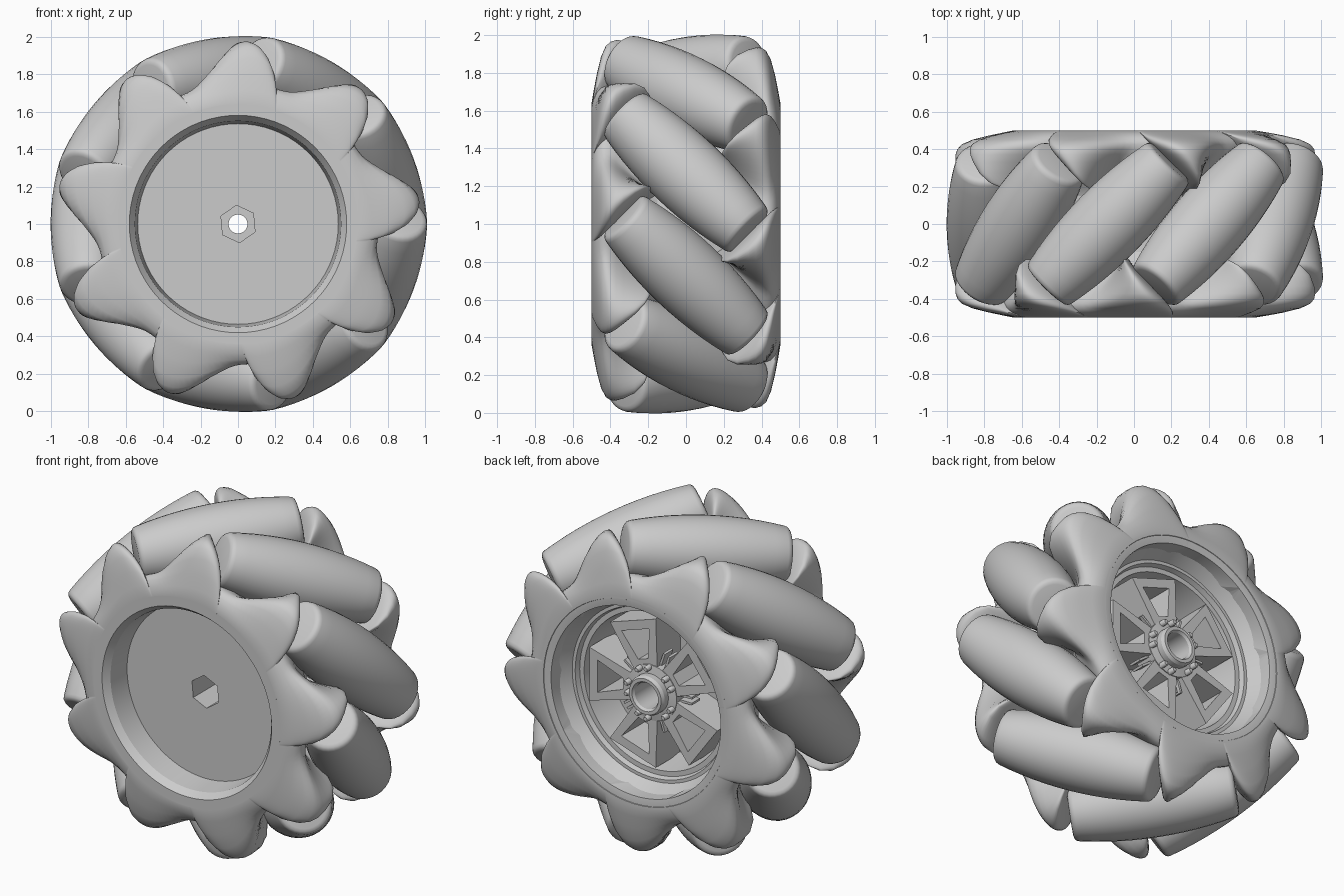
import bpy, bmesh
from math import sin, cos, pi, radians, degrees, atan, sqrt
from mathutils import Matrix, Vector

old = bpy.data.objects.get("Cube")
if old:
    bpy.data.objects.remove(old, do_unlink=True)

grey = bpy.data.materials.new("matte grey")
grey.use_nodes = True
colour = (0.6, 0.6, 0.6, 1)
grey.diffuse_color = colour
grey.node_tree.nodes["Principled BSDF"].inputs["Base Color"].default_value = colour

COUNT = 9                     # rollers around the wheel
STEP = 360 / COUNT
FIRST = 100                   # angle of the first roller, degrees
DIST = 0.795                  # roller axis to wheel axis
HALF = 0.47                   # half length of a roller
CENTRE = Vector((0, 0, 1))


def loft(name, loops, wrap=False, caps=False, angle=35):
    """Skin closed loops of points into one object centred on the axle."""
    bm = bmesh.new()
    rows = [[bm.verts.new(p) for p in loop] for loop in loops]
    n = len(rows[0])
    for i in range(len(rows) if wrap else len(rows) - 1):
        a, b = rows[i], rows[(i + 1) % len(rows)]
        for j in range(n):
            k = (j + 1) % n
            bm.faces.new((a[j], a[k], b[k], b[j]))
    if caps:
        bm.faces.new(rows[0])
        bm.faces.new(rows[-1])
    bmesh.ops.recalc_face_normals(bm, faces=bm.faces[:])
    mesh = bpy.data.meshes.new(name)
    bm.to_mesh(mesh)
    bm.free()
    mesh.materials.append(grey)
    obj = bpy.data.objects.new(name, mesh)
    bpy.context.collection.objects.link(obj)
    obj.location = CENTRE
    bpy.ops.object.select_all(action='DESELECT')
    obj.select_set(True)
    bpy.context.view_layer.objects.active = obj
    bpy.ops.object.shade_smooth_by_angle(angle=radians(angle))
    return obj


def polar(r, deg, y):
    return Vector((r * cos(radians(deg)), y, r * sin(radians(deg))))


def ring(r, y, n=72, hexagon=False):
    pts = []
    for i in range(n):
        a = i * 360 / n
        k = cos(pi / 6) / cos(radians((a - 95) % 60 - 30)) if hexagon else 1
        pts.append(polar(r * k, a, y))
    return pts


def repeat(obj, count, name, offset=0):
    """Spin linked copies of a part around the axle."""
    for i in range(count):
        part = obj if i == 0 else obj.copy()
        part.name = f"{name}_{i + 1}"
        if i:
            bpy.context.collection.objects.link(part)
        turn = Matrix.Rotation(-radians(offset + i * 360 / count), 4, 'Y')
        part.matrix_world = Matrix.Translation(CENTRE) @ turn


# Wheel core: recessed front disc, drum, conical back opening and hub tube
hex_part = [ring(0.1, -0.1, hexagon=True), ring(0.1, -0.32, hexagon=True)]
core = [(0.535, -0.32), (0.55, -0.46), (0.58, -0.5), (0.64, -0.5), (0.6, -0.4),
        (0.6, 0.4), (0.64, 0.5), (0.625, 0.5), (0.54, 0.34), (0.52, 0.34),
        (0.51, 0.31), (0.48, 0.31), (0.45, 0.1), (0.12, 0.1), (0.12, 0.38),
        (0.11, 0.4), (0.09, 0.4), (0.08, 0.385), (0.08, 0.2),
        (0.05, 0.2), (0.05, -0.1)]
loft("wheel_core", hex_part + [ring(r, y) for r, y in core], wrap=True, angle=25)


# Lobed side plates: each rounded lobe caps a roller end and narrows to a fin
def lobe_height(u):
    crest = 0.22
    if u < crest:
        return sqrt(max(0, 1 - ((crest - u) / crest) ** 2))
    return cos(pi / 2 * min(1, (u - crest) / 0.72)) ** 2


def plate_loop(y, floor, amp):
    pts = []
    for i in range(COUNT):
        end = FIRST + degrees(atan(0.332 / DIST))
        start = end + 0.5 + 67 * (y + 0.33)
        side = FIRST + STEP - degrees(atan(y / DIST)) - (20 + 14 * y)
        stop = min(max(side, start + 4), start + STEP - 1.5)
        for j in range(25):
            u = (j / 24) ** 1.7
            pts.append(polar(floor + amp * lobe_height(u),
                             start + (stop - start) * u + i * STEP, y))
        for j in range(1, 4):
            a = stop + (start + STEP - stop) * j / 4
            pts.append(polar(floor, a + i * STEP, y))
    return pts


rows = [(-0.49, 0.58, 0), (-0.5, 0.64, 0), (-0.488, 0.69, 0.025), (-0.472, 0.725, 0.075),
        (-0.45, 0.745, 0.145), (-0.425, 0.75, 0.195), (-0.4, 0.745, 0.222),
        (-0.37, 0.735, 0.24), (-0.33, 0.71, 0.262), (-0.27, 0.68, 0.275),
        (-0.22, 0.65, 0.26), (-0.19, 0.62, 0.22), (-0.15, 0.605, 0), (-0.15, 0.58, 0)]
lobes = [plate_loop(*row) for row in rows]
loft("front_side_plate", lobes, wrap=True, angle=60)
flip = Matrix.Rotation(pi, 3, polar(1, FIRST, 0))
loft("back_side_plate", [[flip @ p for p in loop] for loop in lobes], wrap=True, angle=60)

# Barrel rollers set at 45 degrees, with rounded ends
barrel = []
for i in range(13):
    s = (HALF - 0.03) * (i / 6 - 1)
    barrel.append((s, sqrt(1 - 0.45 * s * s) - DIST))
end_r = barrel[0][1]
tip = [(HALF - 0.014, end_r - 0.006), (HALF - 0.004, end_r - 0.018),
       (HALF, end_r - 0.035)]
profile = [(-s, r) for s, r in reversed(tip)] + barrel + tip
out = polar(1, FIRST, 0)
along = (polar(1, FIRST - 90, 0) + Vector((0, 1, 0))).normalized()
across = out.cross(along)
loops = [[out * (DIST + r * cos(k * pi / 16)) + along * s + across * (r * sin(k * pi / 16))
          for k in range(32)] for s, r in profile]
repeat(loft("roller", loops, caps=True, angle=50), COUNT, "roller")

# Five open trapezoid spokes in the back of the hub
outer = [(0.1, -0.07), (0.43, -0.165), (0.43, 0.165), (0.1, 0.07)]
inner = [(0.2, -0.035), (0.375, -0.1), (0.375, 0.1), (0.2, 0.035)]
spoke = [[Vector((u, y, v)) for u, v in shape]
         for shape, y in ((outer, 0.33), (inner, 0.33), (inner, 0.1), (outer, 0.1))]
repeat(loft("spoke", spoke, wrap=True), 5, "spoke")

# Hub flange, bolts and small ribs
flange = [(0.11, 0.2), (0.17, 0.2), (0.17, 0.335), (0.11, 0.345)]
loft("hub_flange", [ring(r, y, 40) for r, y in flange], wrap=True)
for side in (-1, 1):
    spot = polar(0.155, side * 12, 0)
    bolt = [[spot + p for p in ring(r, y, 10)]
            for r, y in ((0.018, 0.3), (0.018, 0.365), (0.012, 0.375))]
    repeat(loft("bolt", bolt, caps=True), 5, "bolt_left" if side > 0 else "bolt_right")
    v = side * 0.018
    rib = [[Vector((u, y, v + w)) for y, w in
            ((0.22, -0.007), (0.3, -0.007), (0.3, 0.007), (0.22, 0.007))]
           for u in (0.15, 0.25)]
    repeat(loft("rib", rib, caps=True), 5, "rib_left" if side > 0 else "rib_right", 36)
